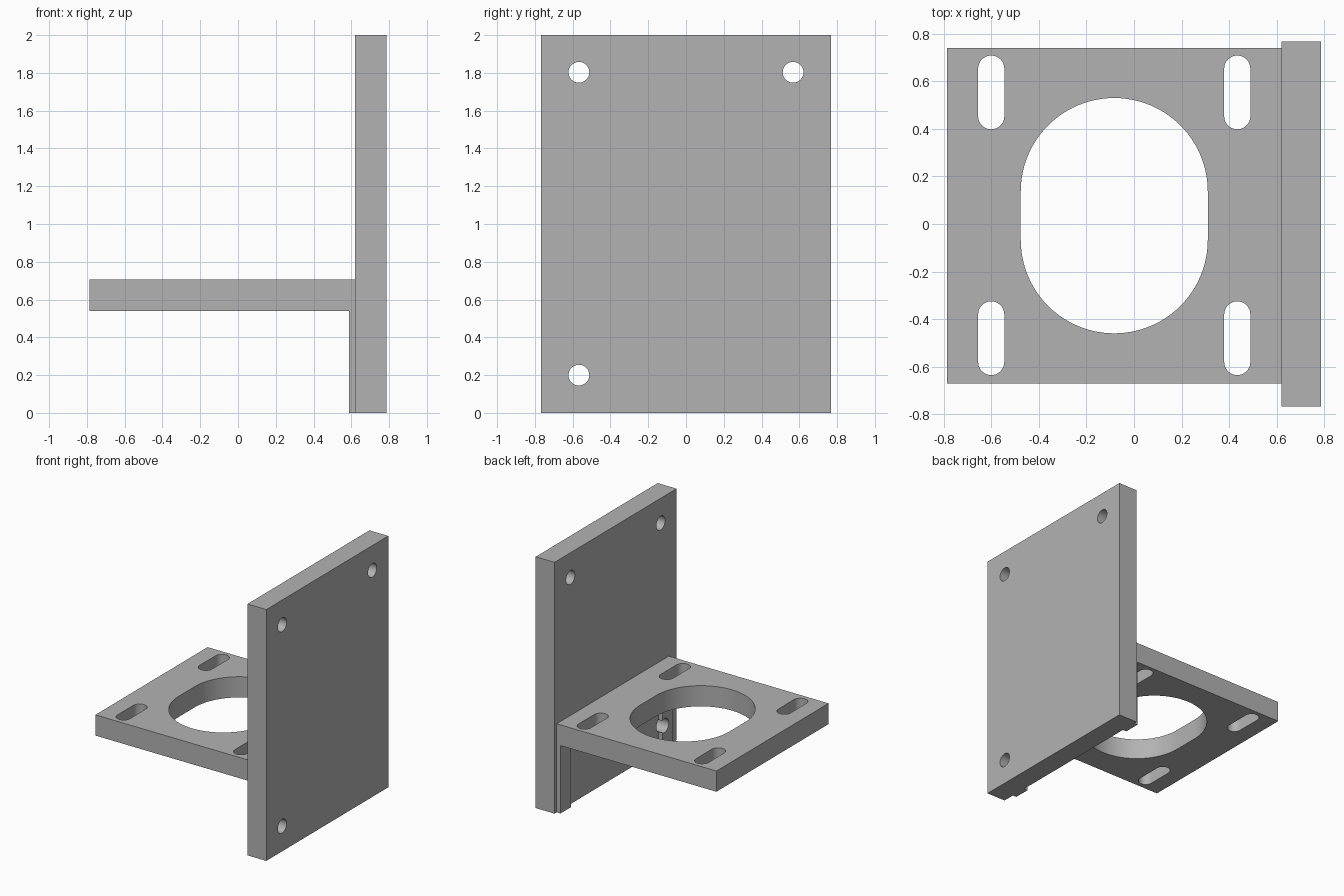
import bpy
import math
from mathutils import Matrix, Vector
import bmesh

old = bpy.data.objects.get("Cube")
if old:
    bpy.data.objects.remove(old, do_unlink=True)

grey = bpy.data.materials.new("plain grey")
grey.use_nodes = True
colour = (0.45, 0.45, 0.45, 1)
grey.diffuse_color = colour
grey.node_tree.nodes["Principled BSDF"].inputs["Base Color"].default_value = colour


def link(name, bm):
    bmesh.ops.recalc_face_normals(bm, faces=bm.faces)
    mesh = bpy.data.meshes.new(name)
    bm.to_mesh(mesh)
    bm.free()
    mesh.materials.append(grey)
    obj = bpy.data.objects.new(name, mesh)
    bpy.context.collection.objects.link(obj)
    return obj


def box(name, low, high):
    low, high = Vector(low), Vector(high)
    bm = bmesh.new()
    bmesh.ops.create_cube(bm, size=1, matrix=Matrix.Translation((low + high) / 2)
                          @ Matrix.Diagonal((*(high - low), 1)))
    return link(name, bm)


def slot_cutter(name, centre, radius, straight, axis="Z", segments=64):
    """Rounded prism: a circle stretched by a straight run along y."""
    bm = bmesh.new()
    ring = []
    half = segments // 2
    for side in (1, -1):
        for i in range(half + 1):
            a = math.pi * i / half
            if straight == 0 and i == half:
                continue  # a plain circle shares its end points
            ring.append(bm.verts.new((side * radius * math.cos(a),
                                      side * (radius * math.sin(a) + straight / 2), -0.3)))
    face = bm.faces.new(ring)
    top = bmesh.ops.extrude_face_region(bm, geom=[face])
    verts = [v for v in top["geom"] if isinstance(v, bmesh.types.BMVert)]
    bmesh.ops.translate(bm, verts=verts, vec=(0, 0, 0.6))
    if axis == "X":
        bm.transform(Matrix.Rotation(math.pi / 2, 4, "Y"))
    bm.transform(Matrix.Translation(centre))
    obj = link(name, bm)
    obj.hide_render = True
    return obj


def cut(obj, cutters):
    bpy.context.view_layer.objects.active = obj
    for cutter in cutters:
        mod = obj.modifiers.new("hole", "BOOLEAN")
        mod.operation, mod.solver, mod.object = "DIFFERENCE", "EXACT", cutter
        bpy.ops.object.modifier_apply(modifier=mod.name)


# Main parts
wall = box("wall_plate", (0.62, -0.767, 0), (0.786, 0.767, 2))
shelf = box("shelf_plate", (-0.786, -0.67, 0.54), (0.62, 0.74, 0.705))
pad_front = box("front_spacer_strip", (0.587, -0.67, 0), (0.62, -0.54, 0.54))
pad_back = box("back_spacer_strip", (0.587, 0.61, 0), (0.62, 0.74, 0.54))

# Bolt holes through the wall; the lowest also bites into the front strip
bolts = [slot_cutter("bolt_hole_cutter", (0.7, y, z), 0.055, 0, "X", 32)
         for y, z in ((-0.567, 1.803), (0.567, 1.803), (-0.567, 0.2))]
cut(wall, bolts)
cut(pad_front, bolts[2:])

# Large opening and four adjustment slots through the shelf
slots = [slot_cutter("opening_cutter", (-0.083, 0.035, 0.62), 0.393, 0.203, segments=96)]
slots += [slot_cutter("slot_cutter", (x, y, 0.62), 0.055, 0.2, segments=32)
          for x in (-0.6, 0.434) for y in (-0.48, 0.553)]
cut(shelf, slots)

for cutter in bolts + slots:
    bpy.data.objects.remove(cutter, do_unlink=True)

# Smooth hole walls, sharp plate edges
bpy.ops.object.select_all(action="DESELECT")
for part in (wall, shelf, pad_front, pad_back):
    part.select_set(True)
bpy.context.view_layer.objects.active = shelf
bpy.ops.object.shade_smooth_by_angle(angle=math.radians(30))
